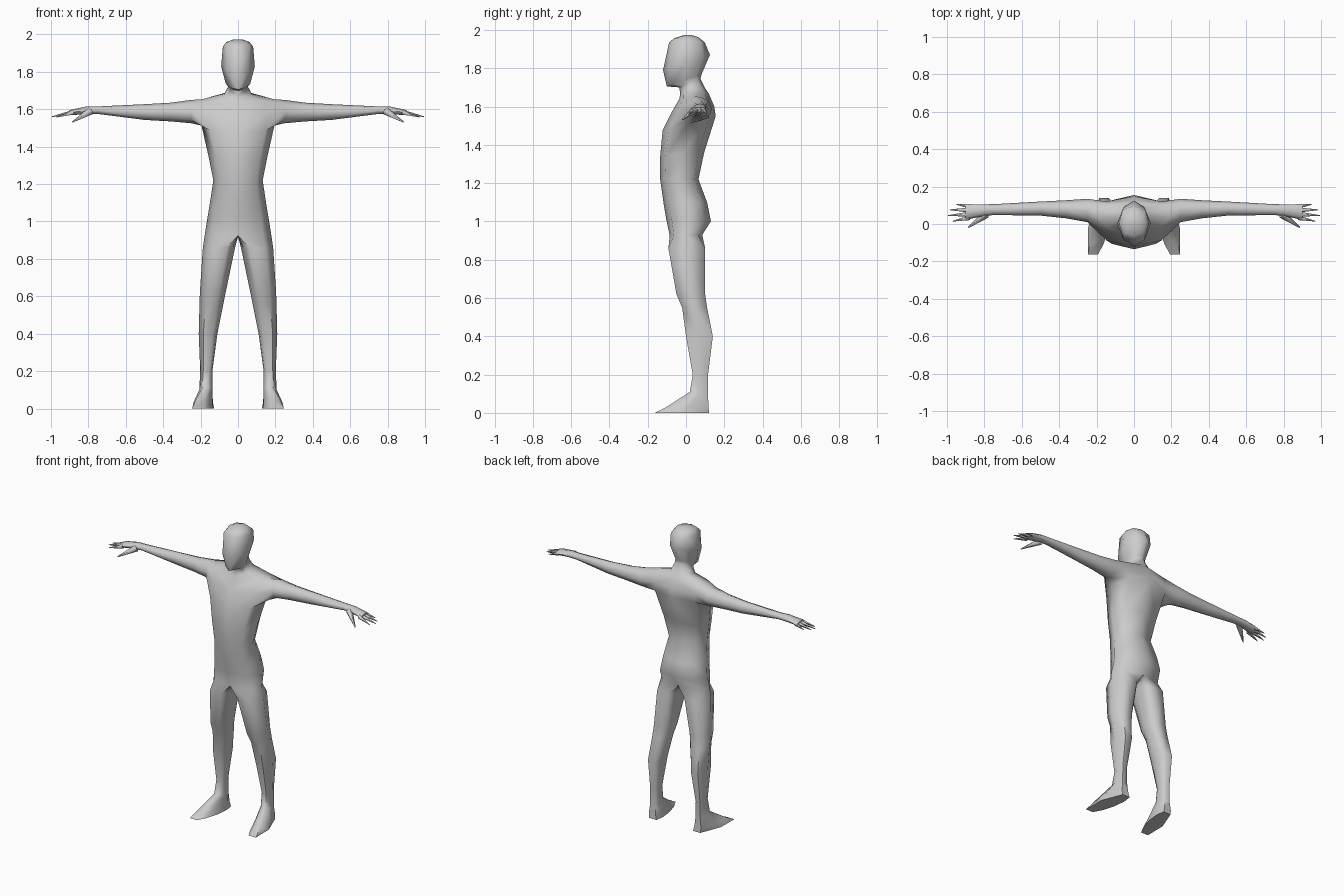
import bpy, bmesh, math
from mathutils import Vector

if "Cube" in bpy.data.objects:
    bpy.data.objects.remove(bpy.data.objects["Cube"])

grey = bpy.data.materials.new("light_grey")
grey.diffuse_color = (0.6, 0.6, 0.6, 1)
grey.use_nodes = True
grey.node_tree.nodes["Principled BSDF"].inputs["Base Color"].default_value = grey.diffuse_color


def finish(bm, name, angle):
    """Turn half a shape into a smooth, mirrored object."""
    bmesh.ops.recalc_face_normals(bm, faces=bm.faces)
    me = bpy.data.meshes.new(name)
    bm.to_mesh(me)
    bm.free()
    ob = bpy.data.objects.new(name, me)
    bpy.context.collection.objects.link(ob)
    me.materials.append(grey)
    mod = ob.modifiers.new("mirror", 'MIRROR')
    mod.use_clip = True
    mod.merge_threshold = 0.0005
    bpy.ops.object.select_all(action='DESELECT')
    ob.select_set(True)
    bpy.context.view_layer.objects.active = ob
    bpy.ops.object.shade_smooth_by_angle(angle=math.radians(angle))
    return ob


def half_ring(bm, zf, zb, yf, yb, w, kx=0.75, ky=0.75):
    """Five points from front centre around the side to back centre."""
    mid, ry = (yf + yb) / 2, (yb - yf) / 2
    pts = [(0, -1), (kx, -ky), (1, 0), (kx, ky), (0, 1)]
    return [bm.verts.new((w * a, mid + ry * b, zf + (zb - zf) * (b + 1) / 2)) for a, b in pts]


def leg_ring(bm, zf, zb, xi, xo, yf, yb, shear=0.0):
    """Eight points; the first five face outwards, the last three inwards."""
    cx, hw, mid, ry = (xi + xo) / 2, (xo - xi) / 2, (yf + yb) / 2, (yb - yf) / 2
    ring = []
    for deg in (120, 60, 0, -60, -120, -150, 180, 150):
        t = math.radians(deg)
        b = -math.sin(t) / 0.866
        ring.append(bm.verts.new((cx + hw * math.cos(t) - shear * ry * b, mid + ry * b,
                                  zf + (zb - zf) * (b + 1) / 2)))
    return ring


def skin(bm, r1, r2, skip=()):
    n = len(r1)
    for i in range(n if n == 8 else n - 1):
        if i not in skip:
            j = (i + 1) % n
            bm.faces.new((r1[i], r1[j], r2[j], r2[i]))


bm = bmesh.new()

# Torso, neck and head: front z, back z, front y, back y, half width
trunk = [half_ring(bm, *r) for r in (
    (0.925, 0.93, -0.085, 0.085, 0.178),            # crotch
    (1.02, 1.00, -0.105, 0.13, 0.165),
    (1.10, 1.10, -0.118, 0.11, 0.15),
    (1.22, 1.22, -0.135, 0.065, 0.132),             # waist
    (1.34, 1.36, -0.135, 0.095, 0.158),
    (1.475, 1.55, -0.122, 0.155, 0.195),            # armpit
    (1.57, 1.60, -0.075, 0.148, 0.20),
    (1.64, 1.665, -0.035, 0.12, 0.195),             # shoulder
    (1.665, 1.695, -0.03, 0.10, 0.075),
    (1.70, 1.745, -0.035, 0.075, 0.052),            # neck
    (1.705, 1.77, -0.10, 0.082, 0.066, 0.62, 0.7),  # chin
    (1.79, 1.87, -0.12, 0.125, 0.09, 0.62, 0.72),   # face
    (1.935, 1.935, -0.088, 0.098, 0.081),
    (1.957, 1.962, -0.062, 0.065, 0.062),
    (1.973, 1.973, -0.01, 0.03, 0.025))]
ARMPIT = 5
for k in range(len(trunk) - 1):
    skin(bm, trunk[k], trunk[k + 1], (1, 2) if k in (ARMPIT, ARMPIT + 1) else ())
bm.faces.new(trunk[-1])

# Leg and foot: front z, back z, inner x, outer x, front y, back y, skew
inner = [bm.verts.new((0, y, 0.92)) for y in (0.05, 0.0, -0.05)]
ring = trunk[0] + inner
for r in ((0.86, 0.86, 0.016, 0.188, -0.092, 0.10),
          (0.62, 0.62, 0.066, 0.204, -0.05, 0.10),
          (0.55, 0.55, 0.08, 0.206, -0.02, 0.11),
          (0.40, 0.40, 0.11, 0.21, 0.0, 0.14),
          (0.20, 0.20, 0.137, 0.202, 0.035, 0.115),
          (0.11, 0.09, 0.135, 0.207, 0.02, 0.115, 0.05),
          (0.035, 0.03, 0.137, 0.238, -0.095, 0.118, 0.17),
          (0.0, 0.0, 0.137, 0.245, -0.162, 0.12, 0.2)):
    nxt = leg_ring(bm, *r)
    skin(bm, ring, nxt)
    ring = nxt
bm.faces.new(ring)

# Arm and palm grow from the opening in the shoulder
a, b, c = trunk[ARMPIT:ARMPIT + 3]
ring = [b[1], c[1], c[2], c[3], b[3], a[3], a[2], a[1]]
for x, y0, y1, z0, z1 in ((0.25, 0.01, 0.135, 1.525, 1.65),
                          (0.36, 0.03, 0.127, 1.535, 1.635),
                          (0.50, 0.045, 0.12, 1.543, 1.627),
                          (0.75, 0.048, 0.106, 1.575, 1.615),
                          (0.81, 0.042, 0.105, 1.574, 1.615),
                          (0.90, 0.022, 0.106, 1.568, 1.596)):
    nxt = []
    for i in range(8):
        t = math.radians(45 * i)
        nxt.append(bm.verts.new((x, (y0 + y1) / 2 - (y1 - y0) / 2 * math.cos(t),
                                 (z0 + z1) / 2 + (z1 - z0) / 2 * math.sin(t))))
    skin(bm, ring, nxt)
    ring = nxt
bm.faces.new(ring)
finish(bm, "body", 65)

# Tapered fingers and thumb: base, tip, base radius
digits = {
    "index_finger": ((0.88, 0.033, 1.582), (0.97, 0.015, 1.558), 0.013),
    "middle_finger": ((0.88, 0.053, 1.583), (0.995, 0.045, 1.56), 0.014),
    "ring_finger": ((0.88, 0.075, 1.583), (0.985, 0.076, 1.562), 0.014),
    "little_finger": ((0.88, 0.094, 1.583), (0.95, 0.105, 1.565), 0.012),
    "thumb": ((0.79, 0.052, 1.59), (0.885, -0.018, 1.532), 0.022),
}
for name, (base, tip, rad) in digits.items():
    base, tip = Vector(base), Vector(tip)
    bm = bmesh.new()
    bmesh.ops.create_cone(bm, cap_ends=True, segments=5, radius1=rad, radius2=rad * 0.15,
                          depth=(tip - base).length)
    quat = (tip - base).to_track_quat('Z', 'Y')
    for v in bm.verts:
        v.co = quat @ v.co + (base + tip) / 2
    finish(bm, name, 80)
